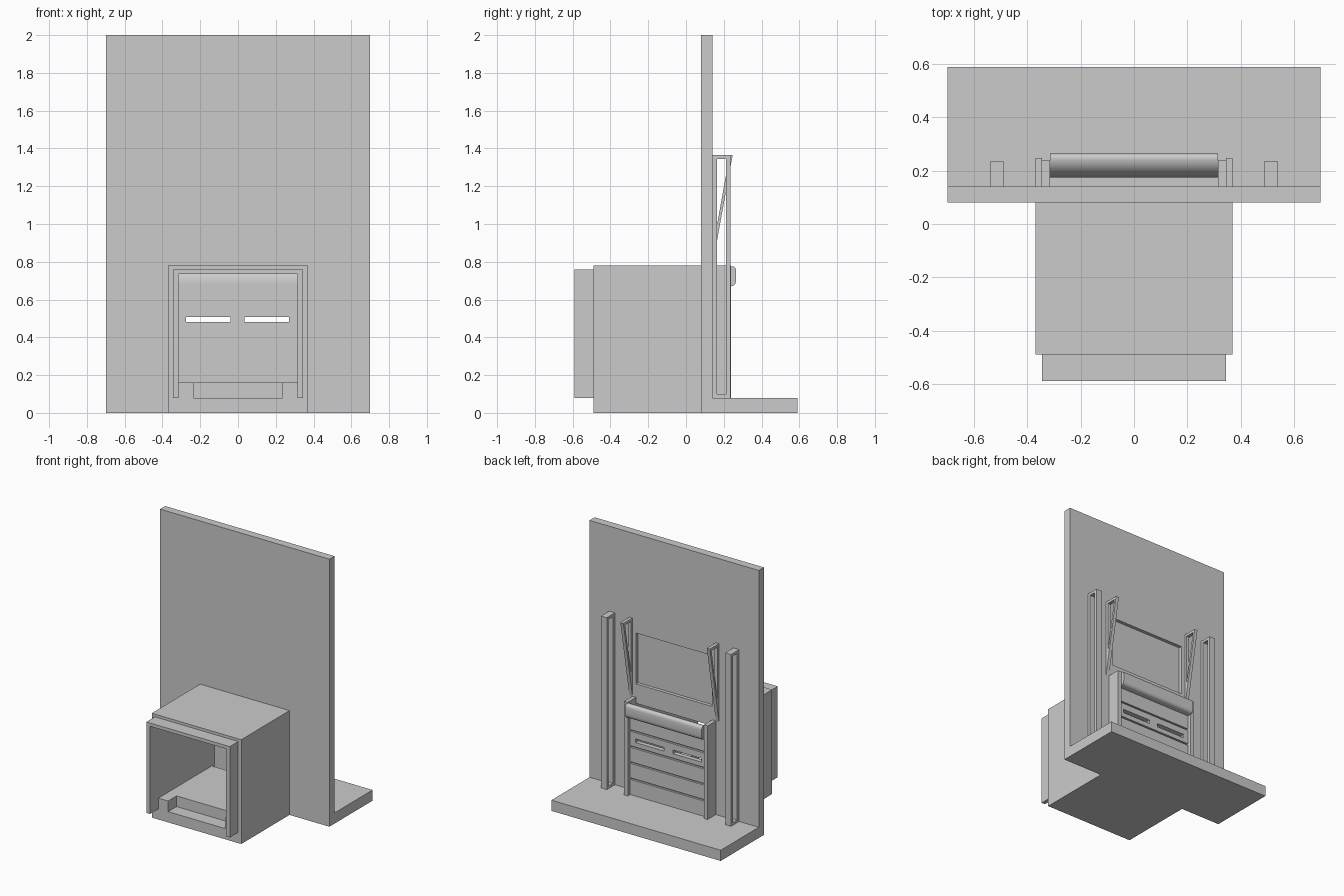
import bpy, math

if "Cube" in bpy.data.objects:
    bpy.data.objects.remove(bpy.data.objects["Cube"])


def prism(name, pts, axis, a, b):
    """Extrude a closed 2D profile: axis 'x' takes (y, z), axis 'y' takes (x, z)."""
    n = len(pts)
    place = (lambda p, t: (t, p[0], p[1])) if axis == 'x' else (lambda p, t: (p[0], t, p[1]))
    verts = [place(p, a) for p in pts] + [place(p, b) for p in pts]
    faces = [list(range(n))[::-1], list(range(n, 2 * n))]
    faces += [[i, (i + 1) % n, (i + 1) % n + n, i + n] for i in range(n)]
    area = sum(pts[i][0] * pts[(i + 1) % n][1] - pts[(i + 1) % n][0] * pts[i][1] for i in range(n))
    if (area > 0) != (axis == 'x'):
        faces = [f[::-1] for f in faces]
    me = bpy.data.meshes.new(name)
    me.from_pydata(verts, [], faces)
    ob = bpy.data.objects.new(name, me)
    bpy.context.collection.objects.link(ob)
    return ob


def box(name, x0, x1, y0, y1, z0, z1):
    return prism(name, [(y0, z0), (y1, z0), (y1, z1), (y0, z1)], 'x', x0, x1)


def cut(ob, *cutters):
    """Subtract cutters from ob, then remove them."""
    bpy.context.view_layer.objects.active = ob
    for c in cutters:
        m = ob.modifiers.new("cut", 'BOOLEAN')
        m.operation, m.solver, m.object = 'DIFFERENCE', 'EXACT', c
        bpy.ops.object.modifier_apply(modifier=m.name)
        bpy.data.objects.remove(c)
    return ob


# wall with doorway and shallow recessed panel on the back
wall = box("wall", -.7, .7, .08, .14, 0, 2)
cut(wall,
    box("c", -.315, .315, 0, .3, .16, .735),
    box("c", -.315, .315, .115, .3, .88, 1.26))

# rear floor slab
box("floor_slab", -.7, .7, .14, .59, 0, .08)

# hollow front housing with a notched sill
housing = box("housing", -.37, .37, -.49, .08, 0, .78)
cut(housing,
    box("c", -.315, .315, -.7, .2, .16, .735),
    box("c", -.235, .235, -.7, -.39, .08, .3))

# U-shaped seal around the front mouth
prism("mouth_frame", [(-.345, .08), (-.315, .08), (-.315, .735), (.315, .735),
                      (.315, .08), (.345, .08), (.345, .76), (-.345, .76)], 'y', -.59, -.49)

# slatted shutter with grooves and two viewing slots
shutter = box("shutter", -.315, .315, .175, .21, .08, .685)
cut(shutter, *[box("c", -.4, .4, .195, .3, z - .006, z + .006) for z in (.2, .32, .44, .56)])
cut(shutter, *[box("c", c - .118, c + .118, .1, .3, .48, .507) for c in (-.157, .153)])

# curved shutter hood
arc = [(.25 - .075 * math.cos(t), .685 + .09 * math.sin(t))
       for t in (math.radians(90 * i / 12) for i in range(13))]
lip = [(.257, .772), (.263, .764), (.265, .75), (.265, .70), (.262, .685), (.254, .675), (.24, .67), (.175, .67)]
hood = prism("shutter_hood", arc + lip, 'x', -.315, .315)
bpy.ops.object.select_all(action='DESELECT')
hood.select_set(True)
bpy.context.view_layer.objects.active = hood
bpy.ops.object.shade_smooth_by_angle(angle=math.radians(35))

for s, side in ((-1, "left"), (1, "right")):
    def span(a, b):
        return sorted((s * a, s * b))
    # shutter guide rail
    box(side + "_guide_rail", *span(.315, .345), .14, .238, .08, .78)
    # tall slotted post
    post = box(side + "_post", *span(.49, .538), .14, .236, .08, 1.365)
    cut(post, box("c", *span(.4, .6), .165, .213, .10, 1.345))
    # open triangular bracket
    bracket = prism(side + "_bracket", [(.14, .78), (.247, 1.365), (.14, 1.365)], 'x', *span(.345, .37))
    cut(bracket, prism("c", [(.158, .96), (.227, 1.345), (.158, 1.345)], 'x', *span(.3, .4)))
